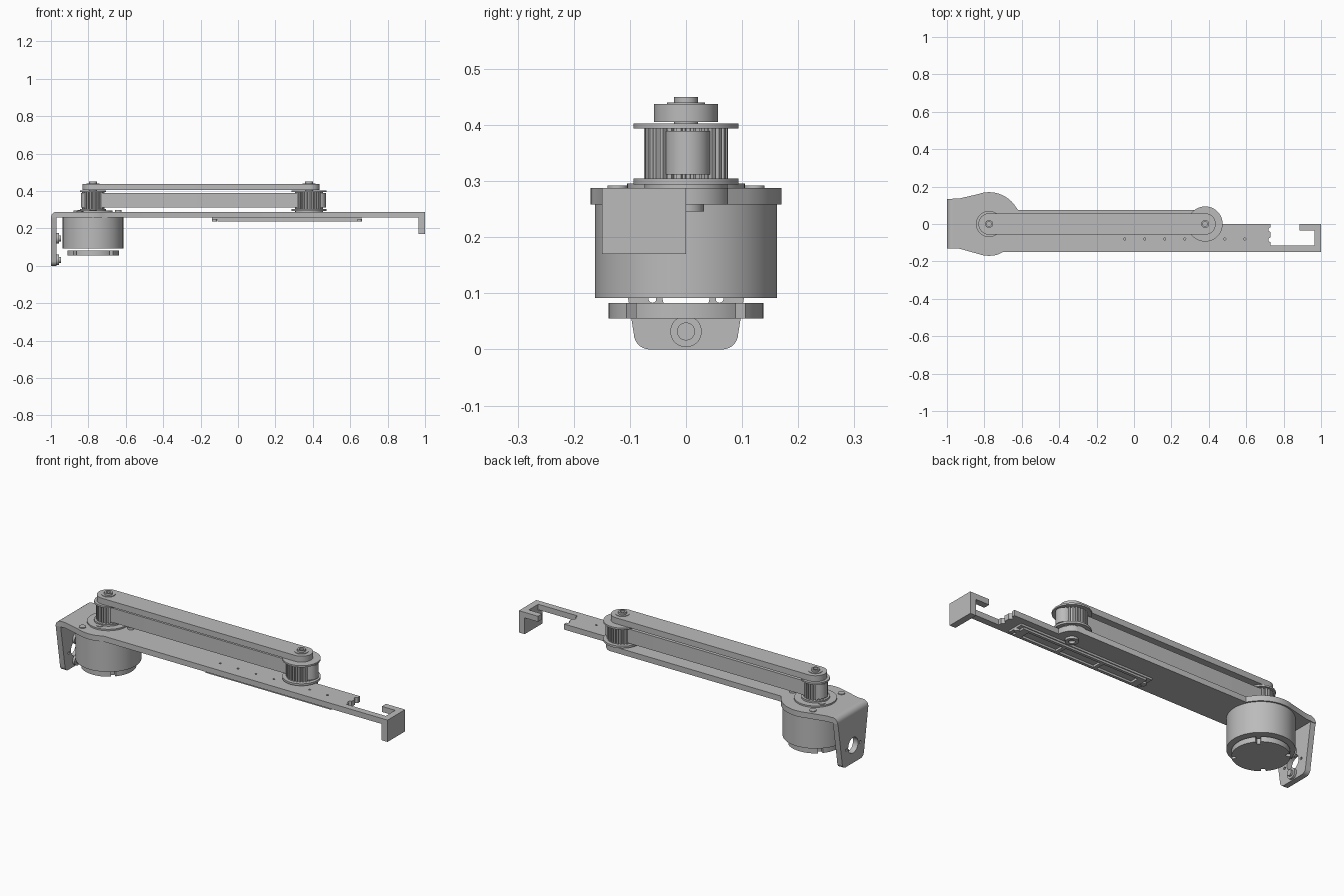
import bpy, bmesh
from math import sin, cos, pi, radians
from mathutils import Vector

old = bpy.data.objects.get("Cube")
if old:
    bpy.data.objects.remove(old)

grey = bpy.data.materials.new("plain grey")
grey.use_nodes = True
GREY = (0.5, 0.5, 0.5, 1)
grey.diffuse_color = GREY
grey.node_tree.nodes["Principled BSDF"].inputs["Base Color"].default_value = GREY

MOTOR, IDLER = -0.775, 0.38   # x of the two pulley axes
TOP, UNDER = 0.288, 0.258     # faces of the long plate


def arc(x, y, r, start=0, end=360, n=48):
    """Points on an arc; a full turn leaves out the repeated last point."""
    steps = n if end - start == 360 else n - 1
    return [(x + r * cos(radians(start + (end - start) * i / steps)),
             y + r * sin(radians(start + (end - start) * i / steps))) for i in range(n)]


def box(x0, x1, y0, y1):
    return [(x0, y0), (x1, y0), (x1, y1), (x0, y1)]


def stadium(x0, x1, y, r):
    return arc(x1, y, r, -90, 90, 24) + arc(x0, y, r, 90, 270, 24)


def gear(x, r, depth, teeth):
    pts = []
    for i in range(teeth):
        for f, rad in ((0, r), (0.45, r), (0.55, r - depth), (0.9, r - depth)):
            a = 2 * pi * (i + f) / teeth
            pts.append((x + rad * cos(a), rad * sin(a)))
    return pts


def prism(name, loops, lo, hi, axis="z"):
    """Extrude an outline (first loop) with holes (other loops) along an axis."""
    curve = bpy.data.curves.new(name, "CURVE")
    curve.dimensions = "2D"
    curve.fill_mode = "BOTH"
    curve.extrude = (hi - lo) / 2
    for pts in loops:
        spline = curve.splines.new("POLY")
        spline.points.add(len(pts) - 1)
        for p, (u, v) in zip(spline.points, pts):
            p.co = (u, v, 0, 1)
        spline.use_cyclic_u = True
    temp = bpy.data.objects.new(name + "_outline", curve)
    bpy.context.collection.objects.link(temp)
    deps = bpy.context.evaluated_depsgraph_get()
    mesh = bpy.data.meshes.new_from_object(temp.evaluated_get(deps))
    bpy.data.objects.remove(temp)
    mid = (lo + hi) / 2
    for v in mesh.vertices:
        a, b, w = v.co.x, v.co.y, v.co.z + mid
        v.co = Vector({"z": (a, b, w), "x": (w, a, b), "y": (a, w, b)}[axis])
    bm = bmesh.new()
    bm.from_mesh(mesh)
    bmesh.ops.remove_doubles(bm, verts=bm.verts, dist=0.00005)
    bmesh.ops.recalc_face_normals(bm, faces=bm.faces)
    bm.to_mesh(mesh)
    bm.free()
    mesh.shade_smooth()
    mesh.set_sharp_from_angle(angle=radians(30))
    mesh.materials.clear()
    mesh.materials.append(grey)
    ob = bpy.data.objects.new(name, mesh)
    bpy.context.collection.objects.link(ob)
    return ob


def disc(name, x, y, r, lo, hi, hole=0, axis="z"):
    loops = [arc(x, y, r)] + ([arc(x, y, hole)] if hole else [])
    return prism(name, loops, lo, hi, axis)


# long plate with the hooked arm at its far end
outline = [(-0.97, -0.13), (-0.94, -0.13), (-0.84, -0.158)]
outline += arc(MOTOR, 0, 0.17, 255, 285, 8)
outline += [(-0.70, -0.15), (1, -0.15), (1, 0), (0.885, 0), (0.885, -0.035),
            (0.965, -0.035), (0.965, -0.115), (0.73, -0.115)]
for y in (-0.085, -0.03):
    outline += arc(0.73, y, 0.012, 270, 90, 8)
outline += [(0.73, 0)] + arc(IDLER, 0, 0.08, 0, 70, 10) + [(-0.62, 0.075)]
outline += arc(MOTOR, 0, 0.17, 40, 110, 16) + [(-0.94, 0.135), (-0.97, 0.135)]
holes = [arc(-0.05 + 0.107 * i, -0.08, 0.006, n=12) for i in range(7) if i != 4]
prism("long_plate", [outline] + holes, UNDER, TOP)
prism("end_tab", [box(-0.15, 0, 0.17, UNDER)], 0.965, 1, "x")

# bent mounting plate with a large central hole
side = [(0.13, UNDER), (-0.13, UNDER), (-0.095, 0.04)]
side += arc(-0.065, 0.028, 0.028, 180, 270, 8) + arc(0.065, 0.028, 0.028, 270, 360, 8)
side += [(0.095, 0.04)]
small = [arc(y, 0.09, 0.007, n=12) for y in (-0.06, 0.06)]
prism("mount_plate", [side, arc(0, 0.095, 0.042)] + small, -1, -0.97, "x")
prism("mount_bend", [[(-0.97, UNDER)] + arc(-0.97, UNDER, 0.03, 90, 180, 10)],
      -0.13, 0.133, "y")
for z in (0.032, 0.147):
    disc("mount_nut", 0, z, 0.028, -0.97, -0.958, 0.016, "x")
    disc("mount_bolt", 0, z, 0.016, -0.99, -0.947, axis="x")

# motor with a notched end cap
disc("motor_body", MOTOR, 0, 0.162, 0.092, UNDER)
cap = []
for k in range(4):
    cap += arc(MOTOR, 0, 0.138, 50 + 90 * k, 130 + 90 * k, 18)
    cap += arc(MOTOR, 0, 0.118, 131 + 90 * k, 139 + 90 * k, 4)
prism("motor_cap", [cap], 0.055, 0.083)
disc("motor_collar", MOTOR, 0, 0.105, TOP, 0.296)
for x, y in ((-0.845, 0.122), (-0.845, -0.122), (-0.84, 0.04), (MOTOR, -0.072),
             (-0.64, 0.0)):
    disc("motor_screw", x, y, 0.018, TOP - 0.01, 0.292 if abs(y) > 0.1 else 0.299)

# toothed pulleys with flanges, and the pins through them
for label, x, r, rim, teeth in (("motor", MOTOR, 0.06, 0.07, 20),
                                ("idler", IDLER, 0.075, 0.094, 28)):
    disc(label + "_lower_flange", x, 0, rim, 0.294, 0.305)
    disc(label + "_lower_lip", x, 0, rim - 0.02, TOP, 0.294)
    prism(label + "_pulley", [gear(x, r, 0.009, teeth)], 0.305, 0.394)
    disc(label + "_upper_flange", x, 0, rim, 0.394, 0.403)
    disc(label + "_pin", x, 0, 0.021, 0.40, 0.45, 0.012)
    disc(label + "_pin_ring", x, 0, 0.034, 0.43, 0.440, 0.02)
disc("idler_nut", IDLER, 0, 0.032, 0.246, UNDER, 0.016)

# drive belt and the bar joining the pulleys
prism("drive_belt", [stadium(-0.80, 0.43, 0.003, 0.04)], 0.312, 0.389)
prism("link_bar", [stadium(MOTOR, IDLER, 0, 0.057)], 0.405, 0.437)

# slotted rail under the plate, with a screw at each end
prism("rail_base", [box(-0.14, 0.66, -0.125, -0.035)], 0.247, UNDER)
slots = [box(x, x + 0.21, -0.105, -0.055) for x in (-0.07, 0.16, 0.39)]
prism("rail_frame", [box(-0.11, 0.64, -0.12, -0.04)] + slots, 0.236, 0.247)
for x in (-0.125, 0.648):
    disc("rail_screw", x, -0.08, 0.014, 0.236, 0.25)
